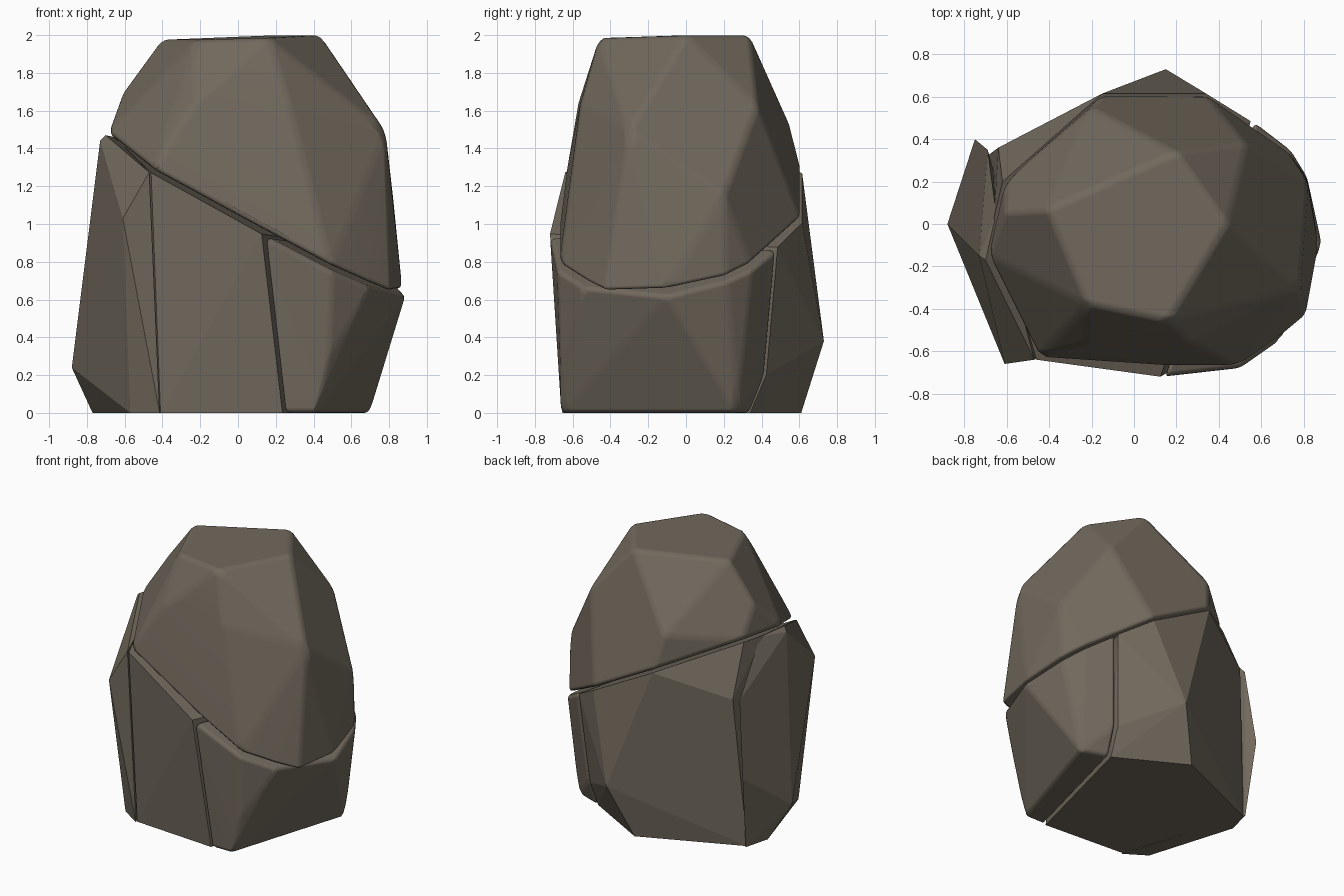
import bpy, bmesh, math

stone = bpy.data.materials.new("brown_grey_stone")
stone.diffuse_color = (0.165, 0.14, 0.108, 1)


def crack(points, lift):
    """Place (x, y) points on the slanted crack plane, moved up or down for the gap."""
    return [(x, y, 1.12 - 0.535 * x + 0.13 * y + lift) for x, y in points]


def rock(name, points, bevel=0.0):
    """Faceted boulder piece: convex hull, flat facets merged, optional soft edges."""
    bm = bmesh.new()
    for p in points:
        bm.verts.new(p)
    hull = bmesh.ops.convex_hull(bm, input=bm.verts)
    junk = [v for v in hull["geom_interior"] if isinstance(v, bmesh.types.BMVert)]
    bmesh.ops.delete(bm, geom=junk, context='VERTS')
    bmesh.ops.dissolve_limit(bm, angle_limit=math.radians(4),
                             verts=bm.verts[:], edges=bm.edges[:])
    bmesh.ops.recalc_face_normals(bm, faces=bm.faces[:])
    me = bpy.data.meshes.new(name)
    bm.to_mesh(me)
    bm.free()
    me.materials.append(stone)
    ob = bpy.data.objects.new(name, me)
    bpy.context.collection.objects.link(ob)
    if bevel:
        for poly in me.polygons:
            poly.use_smooth = True
        mod = ob.modifiers.new("soft_edges", 'BEVEL')
        mod.width = bevel
        mod.segments = 3
        mod.limit_method = 'ANGLE'
        mod.angle_limit = math.radians(8)
        mod.harden_normals = True
    return ob


# Upper boulder: ring on the crack, shoulder points, tilted top facet
rock("upper_boulder",
     crack([(-0.69, -0.15), (-0.45, -0.63), (0.14, -0.67), (0.49, -0.67), (0.69, -0.53),
            (0.81, -0.43), (0.87, -0.1), (0.82, 0.21), (0.73, 0.34), (0.34, 0.61),
            (-0.15, 0.61), (-0.61, 0.2)], 0.01) +
     [(-0.23, -0.57, 1.64), (0.27, -0.56, 1.63), (0.78, -0.3, 1.5), (0.82, 0.2, 1.15),
      (0.53, 0.38, 1.63), (-0.2, 0.55, 1.53), (-0.61, 0.06, 1.7),
      (-0.41, 0.07, 1.975), (-0.22, -0.38, 1.975), (0.16, -0.46, 1.985),
      (0.44, 0, 2.0), (0.2, 0.34, 2.0)], 0.03)

# Lower right boulder
rock("lower_right_boulder",
     crack([(0.145, -0.72), (0.5, -0.68), (0.7, -0.54), (0.89, -0.1),
            (0.82, 0.22), (0.74, 0.35), (0.57, 0.48)], -0.012) +
     [(0.25, -0.66, 0), (0.41, -0.66, 0), (0.7, 0.27, 0), (0.51, 0.34, 0),
      (0.48, -0.665, 0.3), (0.52, 0.42, 0.2)], 0.025)

# Lower middle boulder, bulging at the back
rock("lower_middle_boulder",
     crack([(-0.46, -0.64), (0.125, -0.72), (0.55, 0.485), (0.34, 0.615),
            (-0.15, 0.615), (-0.62, 0.2), (-0.66, 0.03)], -0.012) +
     [(0.235, -0.655, 0), (-0.41, -0.61, 0), (-0.72, 0.3, 0), (0.0, 0.61, 0),
      (0.49, 0.34, 0), (0.5, 0.425, 0.2), (0.15, 0.73, 0.38), (-0.64, 0.36, 1.1)])

# Left slab leaning on the middle boulder
rock("left_slab",
     crack([(-0.47, -0.64), (-0.65, 0.05)], -0.015) +
     [(-0.415, -0.62, 0), (-0.57, -0.52, 0), (-0.77, 0.13, 0), (-0.72, 0.32, 0),
      (-0.88, 0, 0.24), (-0.61, -0.66, 1.03), (-0.73, -0.15, 1.44),
      (-0.7, -0.17, 1.47), (-0.75, 0.4, 0.55), (-0.69, 0.35, 1.1)])
